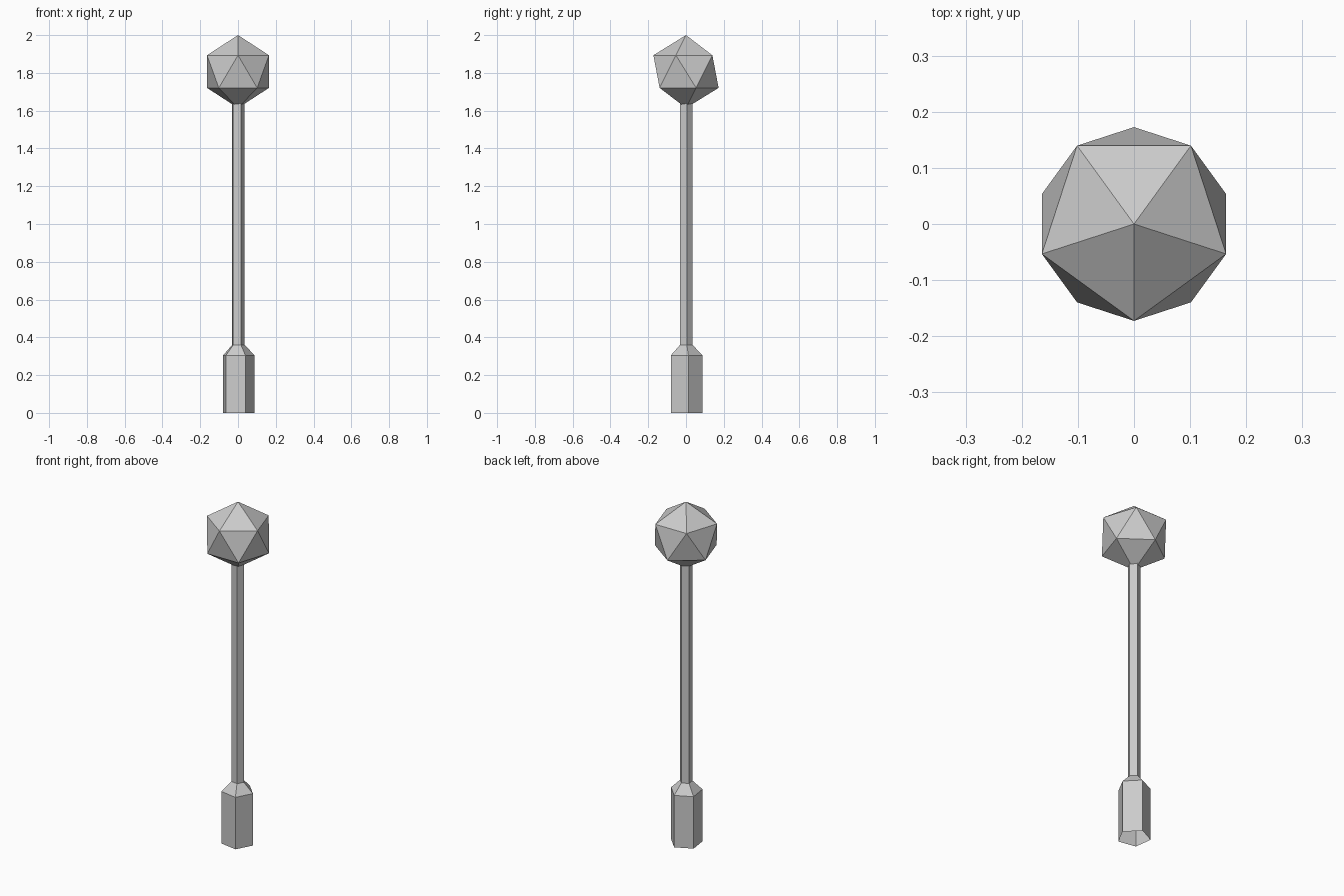
import bpy, bmesh
from math import cos, sin, radians

if "Cube" in bpy.data.objects:
    bpy.data.objects.remove(bpy.data.objects["Cube"])

SIDES, TURN = 5, 8  # pentagonal section, turned slightly about z


def prism(name, profile):
    """Sweep a (radius, height) profile around z as an open pentagonal shell."""
    bm = bmesh.new()
    rings = []
    for r, z in profile:
        angles = [radians(TURN + 360 / SIDES * k) for k in range(SIDES)]
        rings.append([bm.verts.new((r * cos(a), r * sin(a), z)) for a in angles])
    for low, high in zip(rings, rings[1:]):
        for k in range(SIDES):
            n = (k + 1) % SIDES
            bm.faces.new((low[k], low[n], high[n], high[k]))
    mesh = bpy.data.meshes.new(name)
    bm.to_mesh(mesh)
    bm.free()
    obj = bpy.data.objects.new(name, mesh)
    bpy.context.collection.objects.link(obj)
    return obj


# Hollow base with a sloped shoulder
prism("base", [(0.089, 0), (0.089, 0.305), (0.035, 0.36)])

# Slender pole, its top tucked into the lamp
prism("pole", [(0.035, 0.36), (0.035, 1.65)])

# Faceted lamp globe: an icosahedron with one corner facing the front
R = 0.193
bpy.ops.mesh.primitive_ico_sphere_add(subdivisions=1, radius=R,
                                      location=(0, 0, 2 - R),
                                      rotation=(0, 0, radians(-90)))
bpy.context.object.name = "lamp_globe"
